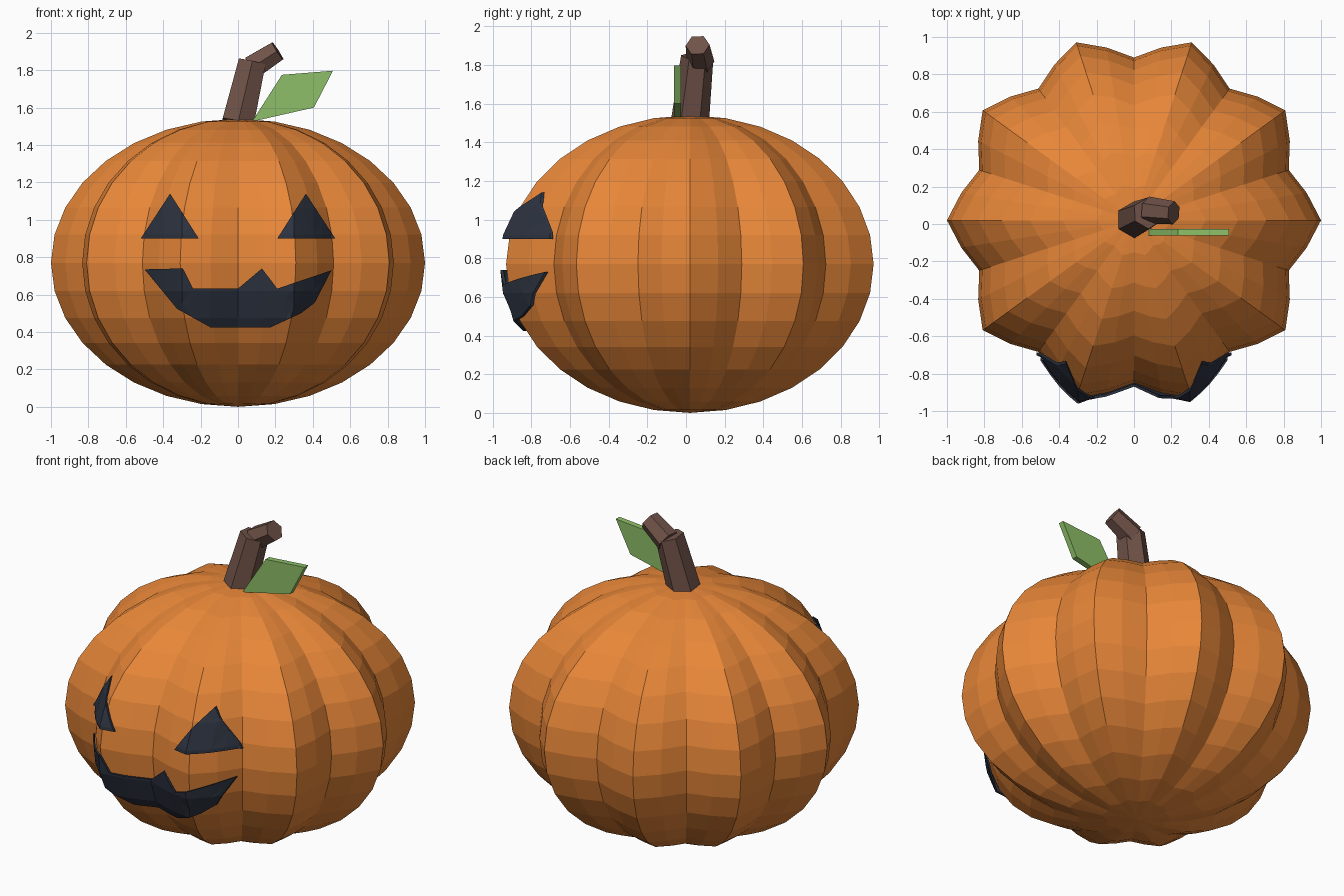
import bpy, bmesh
from math import cos, sin, pi, atan2
from mathutils import Vector
from mathutils.bvhtree import BVHTree

if "Cube" in bpy.data.objects:
    bpy.data.objects.remove(bpy.data.objects["Cube"])

CY, HALF = 0.02, 0.77      # pumpkin centre in y, half height
SEGS, RINGS, LOBES = 40, 16, 10


def material(name, rgb):
    m = bpy.data.materials.new(name)
    m.diffuse_color = (*rgb, 1)
    m.use_nodes = True
    m.node_tree.nodes["Principled BSDF"].inputs["Base Color"].default_value = m.diffuse_color
    return m


ORANGE = material("orange", (0.80, 0.24, 0.04))
DARK = material("dark", (0.025, 0.032, 0.05))
BROWN = material("brown", (0.16, 0.085, 0.065))
GREEN = material("green", (0.27, 0.52, 0.14))


def finish(bm, name, mat):
    bmesh.ops.recalc_face_normals(bm, faces=bm.faces[:])
    me = bpy.data.meshes.new(name)
    bm.to_mesh(me)
    bm.free()
    ob = bpy.data.objects.new(name, me)
    me.materials.append(mat)
    bpy.context.collection.objects.link(ob)
    return ob


# Pumpkin: sphere with ten ribs
bm = bmesh.new()
bmesh.ops.create_uvsphere(bm, u_segments=SEGS, v_segments=RINGS, radius=1)
for v in bm.verts:
    r = 0.935 + 0.065 * cos(LOBES * atan2(v.co.y, v.co.x))
    v.co = (v.co.x * r, v.co.y * r + CY, (v.co.z + 1) * HALF)
bm.normal_update()
tree = BVHTree.FromBMesh(bm)
finish(bm, "pumpkin", ORANGE)


# Face pieces: flat outlines cut along the ribs and rings, draped over the front
def face_piece(name, outline):
    bm = bmesh.new()
    face = bm.faces.new([bm.verts.new((x, 0, z)) for x, z in outline])
    bmesh.ops.triangulate(bm, faces=[face])
    cuts = [((i * 0.05, 0, 0), (1, 0, 0)) for i in range(-10, 11)]
    cuts += [((0, 0, HALF * (1 + sin(i * pi / RINGS))), (0, 0, 1)) for i in range(-6, 7)]
    for co, no in cuts:
        bmesh.ops.bisect_plane(bm, geom=bm.verts[:] + bm.edges[:] + bm.faces[:],
                               dist=1e-5, plane_co=co, plane_no=no)
    bmesh.ops.triangulate(bm, faces=bm.faces[:])
    for v in bm.verts:
        hit = tree.ray_cast(Vector((v.co.x, -3, v.co.z)), Vector((0, 1, 0)))[0]
        v.co.y = hit.y - 0.035
    # thin slab: extrude the sheet backwards
    ext = bmesh.ops.extrude_face_region(bm, geom=bm.faces[:], use_keep_orig=True)
    for g in ext["geom"]:
        if isinstance(g, bmesh.types.BMVert):
            g.co.y += 0.015
    return finish(bm, name, DARK)


for side, s in (("left", -1), ("right", 1)):
    face_piece(side + "_eye", [(s * 0.21, 0.9), (s * 0.52, 0.9), (s * 0.363, 1.14)])

face_piece("mouth", [(-0.5, 0.735), (-0.295, 0.74), (-0.24, 0.632), (0, 0.632),
                     (0.128, 0.74), (0.21, 0.632), (0.5, 0.73), (0.41, 0.556),
                     (0.337, 0.5), (0.17, 0.423), (-0.144, 0.423), (-0.326, 0.524)])


# Stem: two tapered six-sided pieces
def tapered(name, a, b, ra, rb, turn=0):
    a, b = Vector(a), Vector(b)
    w = (b - a).normalized()
    u = Vector((0, 1, 0))
    u = (u - w * u.dot(w)).normalized()
    n = w.cross(u)
    bm = bmesh.new()
    ends = []
    for c, r in ((a, ra), (b, rb)):
        ends.append([bm.verts.new(c + r * (u * cos(t) + n * sin(t)))
                     for t in (turn + i * pi / 3 for i in range(6))])
        bm.faces.new(ends[-1])
    for i in range(6):
        j = (i + 1) % 6
        bm.faces.new((ends[0][i], ends[0][j], ends[1][j], ends[1][i]))
    return finish(bm, name, BROWN)


tapered("stem_base", (0, 0.022, 1.52), (0.075, 0.058, 1.842), 0.098, 0.084)
tapered("stem_tip", (0.075, 0.075, 1.815), (0.212, 0.06, 1.903), 0.072, 0.062)

# Leaf: flat four-sided slab
bm = bmesh.new()
front = bm.faces.new([bm.verts.new((x, -0.062, z)) for x, z in
                      ((0.075, 1.525), (0.406, 1.6), (0.508, 1.797), (0.235, 1.775))])
ext = bmesh.ops.extrude_face_region(bm, geom=[front], use_keep_orig=True)
for g in ext["geom"]:
    if isinstance(g, bmesh.types.BMVert):
        g.co.y += 0.036
finish(bm, "leaf", GREEN)
